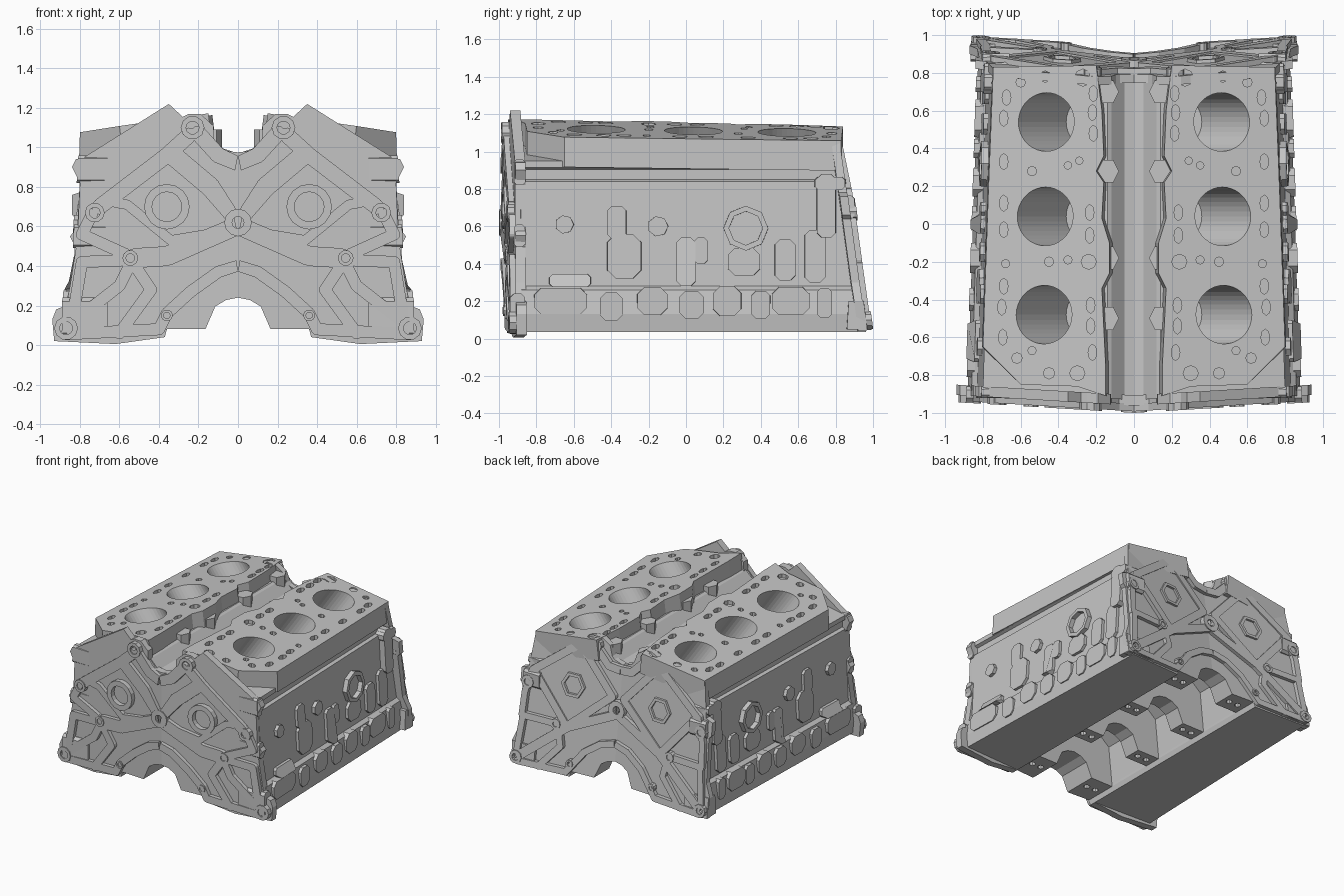
import bpy, bmesh, math

if "Cube" in bpy.data.objects:
    bpy.data.objects.remove(bpy.data.objects["Cube"])

grey = bpy.data.materials.new("cast_iron_grey")
grey.diffuse_color = (0.56, 0.56, 0.56, 1)
grey.use_nodes = True
grey.node_tree.nodes["Principled BSDF"].inputs["Base Color"].default_value = grey.diffuse_color


def solid(name, pairs, cutters=(), helper=False):
    """One object from pairs of matching 3D rings; the +x half is mirrored."""
    bm = bmesh.new()
    for a, b in pairs:
        va, vb = [bm.verts.new(p) for p in a], [bm.verts.new(p) for p in b]
        n = len(va)
        bm.faces.new(va)
        bm.faces.new(vb[::-1])
        for i in range(n):
            bm.faces.new((va[i], vb[i], vb[(i + 1) % n], va[(i + 1) % n]))
    bmesh.ops.recalc_face_normals(bm, faces=bm.faces)
    me = bpy.data.meshes.new(name)
    bm.to_mesh(me)
    bm.free()
    me.materials.append(grey)
    ob = bpy.data.objects.new(name, me)
    bpy.context.collection.objects.link(ob)
    for c in cutters:
        m = ob.modifiers.new("cut", 'BOOLEAN')
        m.object, m.operation, m.solver, m.use_self = c, 'DIFFERENCE', 'EXACT', True
    if helper:
        ob.hide_render = True
        ob.hide_set(True)
    else:
        ob.modifiers.new("mirror", 'MIRROR').use_mirror_merge = False
    return ob


# 2D shapes
def disc(c, rx, ry=None, n=12, a0=0.0):
    ry = ry or rx
    return [(c[0] + rx * math.cos(a0 + i * math.tau / n),
             c[1] + ry * math.sin(a0 + i * math.tau / n)) for i in range(n)]


def ring(c, r1, r2, n=12):
    o, i = disc(c, r1, n=n), disc(c, r2, n=n)
    return [[o[k], o[(k + 1) % n], i[(k + 1) % n], i[k]] for k in range(n)]


def path(pts, w):
    out = [disc(p, w / 2, n=12) for p in pts if p[0] > w / 2]
    for (x0, z0), (x1, z1) in zip(pts, pts[1:]):
        l = math.hypot(x1 - x0, z1 - z0)
        nx, nz = -(z1 - z0) / l * w / 2, (x1 - x0) / l * w / 2
        out.append([(x0 + nx, z0 + nz), (x0 - nx, z0 - nz), (x1 - nx, z1 - nz), (x1 + nx, z1 + nz)])
    return out


def block(y, z, w, h, c=0.25):
    k, w, h = c * min(w, h), w / 2, h / 2
    return [(y - w + k, z - h), (y + w - k, z - h), (y + w, z - h + k), (y + w, z + h - k),
            (y + w - k, z + h), (y - w + k, z + h), (y - w, z + h - k), (y - w, z - h + k)]


# Surfaces of the block: bowed front, leaning rear, tilted deck, tapering sides
def front(x, z, d):
    return (max(x, 0), -0.992 + 0.06 * max(x, 0) + d, z)


def rear(x, z, d):
    return (max(x, 0), 0.953 + 0.055 * max(x, 0) - 0.135 * z - d, z)


def deck_z(x, y):
    return 1.135 - 0.14 * (x - 0.3) - 0.018 * y


def taper(y):
    return 1 - 0.035 * (y + 0.95)


def wall(z):
    return 0.83 - 0.06 * (z - 0.28) if z > 0.28 else 0.87


def relief(name, polys, surf, d0, d1):
    solid(name, [([surf(x, z, d0) for x, z in p], [surf(x, z, d1) for x, z in p]) for p in polys])


# Cutters: leaning bores, deck passages, crankcase bays with bolt holes
def bore(y):
    return [[(x - 0.7 * (1.11 - z), v, z) for x, v in disc((0.47, y), 0.162, 0.155, 36)] for z in (1.3, 0.72)]


bores = solid("bore_cutter", [bore(y) for y in (0.54, 0.04, -0.48)], helper=True)

round_holes = [(.27, .775, .045), (.47, .78, .03), (.29, .335, .02), (.35, .31, .02), (.54, .28, .025),
               (.35, -.19, .022), (.45, -.2, .025), (.62, -.71, .028), (.54, -.67, .022), (.3, -.79, .04),
               (.45, -.79, .03), (.24, -.2, .04), (.68, -.21, .022), (.6, .75, .025)]
oval_holes = [(.215, .69), (.22, .59), (.215, .48), (.235, .06), (.235, -.06), (.23, -.43), (.23, -.54), (.22, -.68),
              (.675, .67), (.69, .56), (.69, .33), (.69, .11), (.69, -.03), (.69, -.33), (.7, -.44), (.695, -.6)]
holes = [disc((x, y), r, n=8) for x, y, r in round_holes] + [disc((x, y), .023, .043, 8) for x, y in oval_holes]
passages = solid("passage_cutter", [([(x, y, deck_z(x, y) + 0.05) for x, y in p],
                                     [(x, y, deck_z(x, y) - 0.03) for x, y in p]) for p in holes], helper=True)

bay = [(-.1, -.1), (.36, -.1), (.36, .1), (.33, .4), (.15, .55), (-.1, .55)]
pairs = [([(x, a, z) for x, z in bay], [(x, b, z) for x, z in bay])
         for a, b in ((-.68, -.29), (-.15, .22), (.36, .73))]
for y in (-0.8, -0.22, 0.29, 0.82):
    for x in (0.22, 0.3):
        d = disc((x, y), 0.024, n=8)
        pairs.append(([(u, v, -0.02) for u, v in d], [(u, v, 0.15) for u, v in d]))
bays = solid("crankcase_cutter", pairs, helper=True)

# Main casting
arch = [(0, .24), (.06, .228), (.115, .195), (.165, .08), (.36, .08), (.37, .04)]
body = arch + [(.87, .035), (.88, .13), (.86, .26), (.83, .28), (.80, .84), (.775, .85), (.775, .905),
               (.80, .915), (.80, .95), (.14, 1.05), (.12, 1.04), (.05, .97), (0, .96)]
solid("block_casting", [([front(x, z, 0.06) for x, z in body],
                         [rear(x * (0.935 if x > .5 else 1), z, 0.03) for x, z in body])], (bores, bays))

# Cylinder decks
deck = [(.15, -.91), (.3, -.86), (.6, -.85), (.80, -.65), (.77, .2), (.745, .83), (.2, .84), (.17, .6), (.16, .36),
        (.2, .28), (.16, .22), (.17, .03), (.13, -.1), (.13, -.26), (.17, -.34), (.16, -.55), (.15, -.75)]
solid("cylinder_deck", [([(x, y, deck_z(x, y)) for x, y in deck],
                         [(x + (0.005 if x > .7 else -.02), y, deck_z(x, y) - 0.16) for x, y in deck])],
      (bores, passages))
lugs = [[(.11, y - .06), (.2, y - .06), (.2, y + .06), (.11, y + .06), (.08, y)] for y in (-.5, -.18, .28, .7)]
solid("valley_lugs", [([(x, y, 1.09) for x, y in p], [(x, y, 0.95) for x, y in p]) for p in lugs])

# Front plate with its ribs
plate = arch + [(.62, .005), (.93, .02), (.94, .13), (.92, .18), (.87, .2), (.85, .3), (.82, .49), (.85, .55),
                (.81, .6), (.80, .82), (.84, .9), (.82, .94), (.78, .95), (.35, 1.22), (.28, 1.155), (.25, 1.17),
                (.19, 1.17), (.125, 1.11), (.12, 1.03), (.08, .985), (0, .975)]
relief("front_plate", [plate], front, 0.03, 0.085)
rings = ring((0, .62), .07, .03) + ring((.36, .7), .115, .075, 16)
for c, r in (((.23, 1.1), .06), ((.725, .67), .05), ((.545, .44), .04), ((.87, .085), .06), ((.36, .15), .03)):
    rings += ring(c, r, r * 0.55, 10)
relief("front_bolt_rings", rings, front, -0.008, 0.04)
ribs = path([(0, .92), (.1, .96), (.2, 1.07)], .08)
ribs += path([(0, .64), (.14, .8), (.33, .96)], .1)
ribs += path([(.25, 1.06), (.36, .96), (.7, .7)], .08)
ribs += path([(0, .6), (.36, .45), (.52, .44)], .1)
ribs += path([(.16, .56), (.34, .53), (.56, .71), (.62, .72)], .05)
ribs += path([(.57, .46), (.79, .56), (.74, .66)], .06)
ribs += path([(.56, .43), (.79, .42), (.84, .12)], .06)
ribs += path([(.52, .4), (.44, .28), (.6, .06)], .06)
ribs += path([(.55, .4), (.6, .3), (.83, .12)], .06)
ribs += path([(0, .4), (.1, .37), (.24, .27), (.36, .16), (.4, .08), (.87, .055)], .06)
relief("front_ribs", ribs, front, 0.0, 0.04)

# Rear plate with two tilted square pads and ribs
back = arch + [(.86, .04), (.87, .2), (.83, .3), (.82, .64), (.84, .66), (.84, .76), (.78, .78), (.745, 1.05),
               (.3, 1.115), (.25, 1.135), (.19, 1.135), (.12, 1.09), (.09, 1.0), (0, .97)]
relief("rear_plate", [back], rear, 0.03, 0.075)
square = [(.35, 1.06), (.72, .78), (.41, .42), (.05, .73)]
rings = ring((.38, .74), .1, .075, 6) + ring((0, .64), .07, .03)
for c, r in (((.22, 1.08), .05), ((.76, .68), .05), ((.81, .1), .05), ((.5, .42), .04), ((.36, .15), .03)):
    rings += ring(c, r, r * 0.55, 10)
relief("rear_bolt_rings", rings, rear, -0.008, 0.04)
ribs = path(square + square[:1], .06)
ribs += path([(0, .94), (.1, .95), (.2, 1.05)], .06) + path([(0, .6), (.4, .42), (.78, .12)], .07)
ribs += path([(.43, .42), (.78, .42), (.81, .14)], .05) + path([(.73, .78), (.78, .6), (.79, .42)], .05)
ribs += path([(.48, .4), (.45, .26), (.62, .07)], .05)
ribs += path([(0, .38), (.12, .35), (.25, .26), (.39, .08), (.8, .07)], .05)
relief("rear_ribs", ribs, rear, 0.0, 0.04)
relief("rear_square_pads", [square], rear, 0.01, 0.04)


# Side bosses, ledge blocks and brackets
def side(name, polys, d):
    rings = []
    for p in polys:
        zc = sum(z for y, z in p) / len(p)
        yc = sum(y for y, z in p) / len(p)
        rings.append(([((wall(zc if zc < .28 else z) + d) * taper(y), y, z) for y, z in p],
                      [(0.66, yc + (y - yc) * 1.1, z) for y, z in p]))
    solid(name, rings)


side("side_bosses", [block(*b) for b in (
    (-.37, .62, .1, .18), (-.33, .44, .18, .24), (0, .41, .1, .26), (.08, .47, .07, .14), (.31, .41, .17, .15),
    (.53, .42, .11, .22), (.69, .44, .11, .28), (-.62, .31, .22, .07))], 0.025)
side("round_bosses", [disc((-.65, .61), .05, n=7), disc((-.15, .6), .055, n=7)], 0.03)
side("side_port_ring", ring((.32, .59), .12, .09, 8), 0.04)
side("ledge_blocks", [block(y, z, w, h) for y, z, w, h in (
    (-.67, .2, .28, .14), (-.4, .17, .12, .15), (-.18, .2, .16, .15), (.03, .18, .13, .15),
    (.22, .2, .15, .16), (.4, .18, .1, .15), (.56, .2, .2, .15), (.74, .19, .08, .16))], 0.02)
side("upper_brackets", [block(.75, .71, .1, .34), block(.77, .83, .16, .07)], 0.05)
side("front_brackets", [block(-.89, .89, .06, .14), block(-.89, .55, .06, .12), block(-.9, .14, .08, .2)], 0.02)
side("rear_flange", [[(.86, .05), (.97, .045), (.95, .2), (.87, .2)], block(.865, .7, .07, .13)], 0.055)
